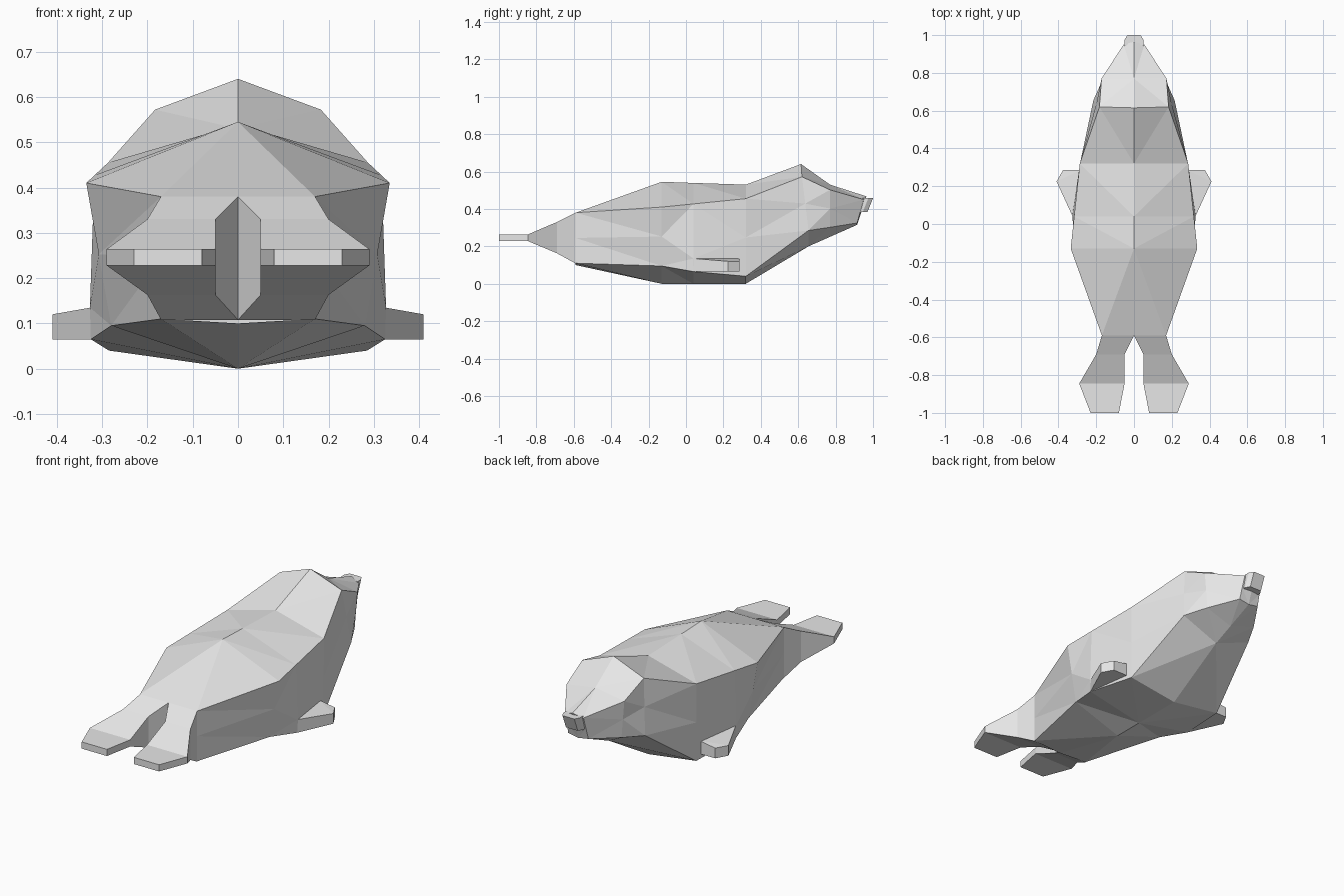
import bpy, bmesh

if "Cube" in bpy.data.objects:
    bpy.data.objects.remove(bpy.data.objects["Cube"])

grey = bpy.data.materials.new("pale_grey")
grey.diffuse_color = (0.8, 0.8, 0.8, 1)
grey.use_nodes = True
grey.node_tree.nodes["Principled BSDF"].inputs["Base Color"].default_value = grey.diffuse_color


def loft(name, rings, closed=True, cap_start=False, cap_end=True, mirror=True):
    """Skin a list of point rings, optionally mirrored across x = 0."""
    bm = bmesh.new()
    loops = [[bm.verts.new(p) for p in ring] for ring in rings]
    n = len(rings[0])
    for a, b in zip(loops, loops[1:]):
        for i in range(n if closed else n - 1):
            j = (i + 1) % n
            bm.faces.new((a[i], a[j], b[j], b[i]))
    if cap_start:
        bm.faces.new(loops[0])
    if cap_end:
        bm.faces.new(loops[-1])
    if mirror:
        bmesh.ops.mirror(bm, geom=bm.verts[:] + bm.edges[:] + bm.faces[:],
                         axis='X', merge_dist=0.0005)
        bmesh.ops.remove_doubles(bm, verts=bm.verts[:], dist=0.0005)
    bmesh.ops.triangulate(bm, faces=bm.faces[:], quad_method='SHORT_EDGE')
    bmesh.ops.recalc_face_normals(bm, faces=bm.faces[:])
    me = bpy.data.meshes.new(name)
    bm.to_mesh(me)
    bm.free()
    me.materials.append(grey)
    ob = bpy.data.objects.new(name, me)
    bpy.context.collection.objects.link(ob)
    return ob


def half_ring(top, upper, low, bottom, mid=None):
    """Half a body section from the back ridge round to the belly line."""
    mid = mid or tuple((a + b) / 2 for a, b in zip(upper, low))
    return [(0, *top), upper, mid, low, (0, *bottom)]


# body and head, from the rump to the muzzle
loft("body", [
    half_ring((-.59, .38), (.17, -.59, .38), (.17, -.59, .11), (-.59, .10)),
    half_ring((-.13, .545), (.335, -.13, .41), (.28, -.13, .095), (-.13, 0)),
    half_ring((.04, .539), (.317, .04, .427), (.325, .04, .065), (.04, 0),
              mid=(.327, .04, .135)),
    half_ring((.32, .53), (.287, .32, .455), (.285, .32, .04), (.32, 0)),
    half_ring((.615, .64), (.183, .62, .572), (.215, .655, .285), (.655, .2)),
    half_ring((.77, .53), (.172, .77, .502), (.155, .77, .302), (.77, .251)),
    half_ring((.965, .467), (.055, .95, .45), (.06, .915, .325), (.915, .315)),
], closed=False)

# hind flippers: y, inner x, outer x, bottom z, top z
hind = [(-.59, 0, .17, .108, .38), (-.69, .05, .20, .163, .33),
        (-.845, .05, .29, .228, .264), (-1, .08, .23, .228, .264)]
loft("hind_flippers", [[(x0, y, z1), (x1, y, z1), (x1, y, z0), (x0, y, z0)]
                       for y, x0, x1, z0, z1 in hind])

# front flippers
plan = [(.325, .04, .135), (.41, .225, .12), (.375, .287, .12), (.28, .287, .135)]
loft("front_flippers", [[(x, y, .065) for x, y, z in plan], plan], cap_start=True)

# nose, leaning back towards the chin
outline = [(-.05, .94), (-.05, .97), (-.035, .995), (.035, 1), (.05, .97), (.05, .94)]
outline[3] = (.035, .995)
loft("nose", [[(x, y - .025, .383) for x, y in outline],
              [(x, y + .005, .458) for x, y in outline]],
     cap_start=True, mirror=False)
